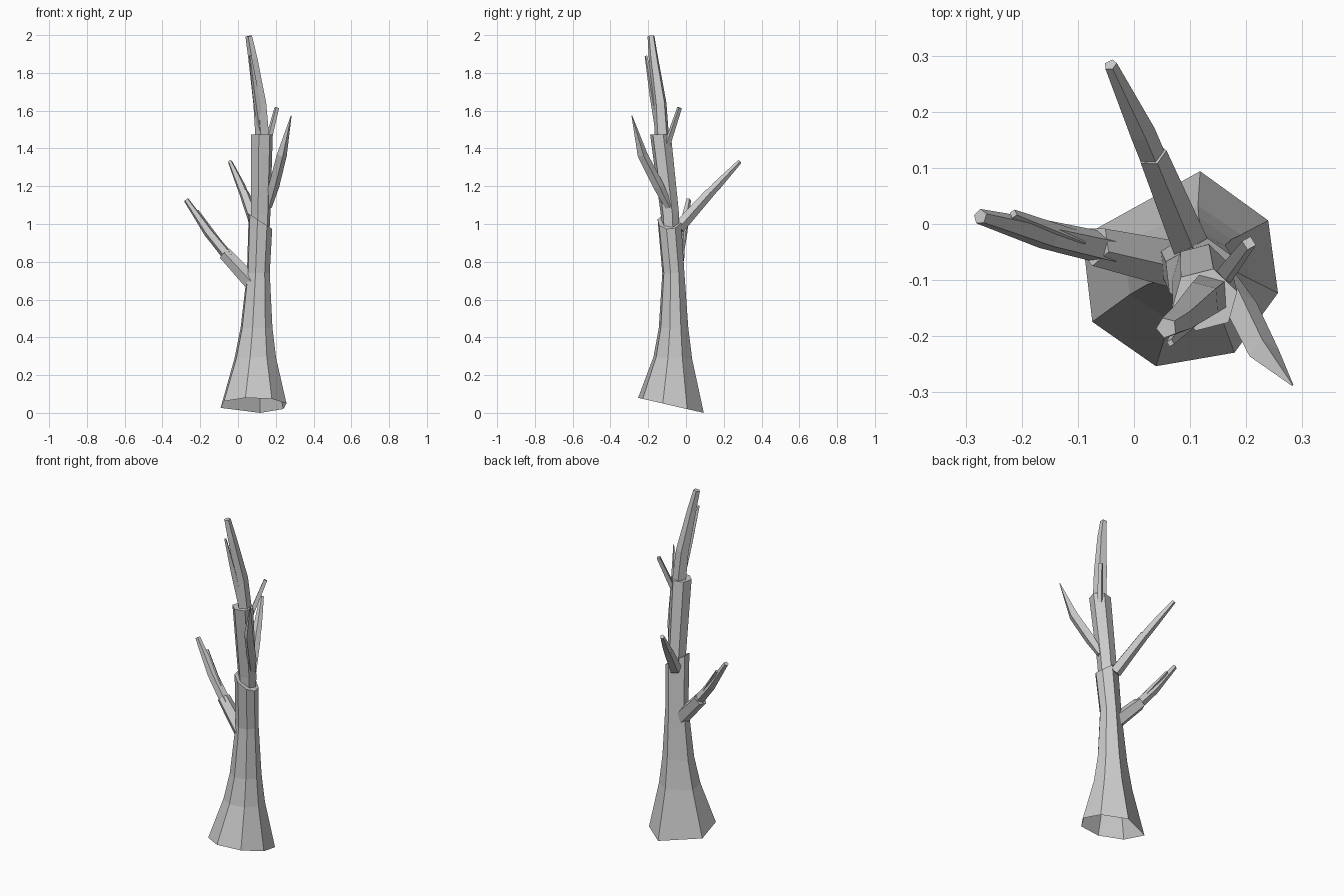
import bpy
import bmesh
from math import cos, sin, radians
from mathutils import Vector

cube = bpy.data.objects.get("Cube")
if cube:
    bpy.data.objects.remove(cube, do_unlink=True)

bark = bpy.data.materials.new("grey_bark")
bark.use_nodes = True
bark.diffuse_color = (0.6, 0.6, 0.6, 1)
bark.node_tree.nodes["Principled BSDF"].inputs["Base Color"].default_value = (0.6, 0.6, 0.6, 1)


def loft(name, rings, cap_start=False, cap_end=True):
    """Skin a list of rings of points with flat quads."""
    bm = bmesh.new()
    rows = [[bm.verts.new(p) for p in ring] for ring in rings]
    n = len(rows[0])
    for a, b in zip(rows, rows[1:]):
        for i in range(n):
            j = (i + 1) % n
            bm.faces.new((a[i], a[j], b[j], b[i]))
    if cap_start:
        bm.faces.new(rows[0][::-1])
    if cap_end:
        bm.faces.new(rows[-1])
    mesh = bpy.data.meshes.new(name)
    bm.to_mesh(mesh)
    bm.free()
    mesh.materials.append(bark)
    bpy.context.collection.objects.link(bpy.data.objects.new(name, mesh))


def level_ring(centre, rx, ry, angles, tilt_x=0, tilt_y=0):
    """Near-horizontal ring whose height leans with x and y."""
    c = Vector(centre)
    ring = []
    for a in angles:
        dx, dy = rx * cos(radians(a)), ry * sin(radians(a))
        ring.append(c + Vector((dx, dy, tilt_x * dx + tilt_y * dy)))
    return ring


def branch(name, path, sides=5, turn=0):
    """Tapered limb through (x, y, z, radius) stations."""
    pts = [Vector(p[:3]) for p in path]
    rings = []
    for i, (p, station) in enumerate(zip(pts, path)):
        d = (pts[min(i + 1, len(pts) - 1)] - pts[max(i - 1, 0)]).normalized()
        u = d.cross(Vector((0.3, 1, 0))).normalized()
        v = d.cross(u)
        ring = []
        for k in range(sides):
            a = radians(turn + 360 * k / sides)
            ring.append(p + station[3] * (u * cos(a) + v * sin(a)))
        rings.append(ring)
    loft(name, rings, cap_start=True)


# Flared lower trunk, hollow at the tilted foot
trunk_angles = (-199, -148, -103, -57, -14, 29, 78)
lower = [
    ((0.08, -0.08, 0.04), 0.182, 0.178, 0, -0.23),
    ((0.09, -0.07, 0.29), 0.115, 0.105, 0, -0.06),
    ((0.097, -0.066, 0.45), 0.088, 0.08, 0, 0),
    ((0.107, -0.067, 0.74), 0.063, 0.06, 0, 0),
    ((0.118, -0.088, 1.015), 0.065, 0.064, -0.65, 0),
]
loft("lower_trunk", [level_ring(c, rx, ry, trunk_angles, tx, ty)
                     for c, rx, ry, tx, ty in lower])

# Narrower upper trunk
hexagon = range(15, 375, 60)
upper = [((0.115, -0.075, 0.8), 0.045), ((0.12, -0.085, 1.05), 0.053),
         ((0.126, -0.135, 1.475), 0.06)]
loft("upper_trunk", [level_ring(c, r, r * 0.95, hexagon) for c, r in upper])

# Crown limb and its twigs
branch("crown_limb", [(0.134, -0.125, 1.43, 0.04), (0.118, -0.138, 1.64, 0.037),
                      (0.08, -0.172, 1.88, 0.026), (0.058, -0.185, 1.995, 0.019)], 5, 20)
branch("crown_twig", [(0.12, -0.145, 1.5, 0.02), (0.095, -0.175, 1.68, 0.018),
                      (0.065, -0.212, 1.89, 0.007)], 4)
branch("crown_side_twig", [(0.155, -0.1, 1.42, 0.018), (0.205, -0.034, 1.615, 0.013)], 4)

# Pointed limb on the left front
branch("left_limb", [(0.16, -0.09, 1.09, 0.02), (0.19, -0.145, 1.2, 0.029),
                     (0.232, -0.23, 1.365, 0.027), (0.282, -0.287, 1.575, 0.002)], 4, 30)

# Back limb: thick stub and thinner continuation
branch("back_limb_stub", [(0.1, -0.04, 0.98, 0.035), (0.032, 0.125, 1.165, 0.027)], 5)
branch("back_limb", [(0.045, 0.09, 1.125, 0.025), (0.014, 0.165, 1.205, 0.024),
                     (-0.042, 0.284, 1.33, 0.012)], 5)

# Right limb: thick stub, thinner continuation and twig
branch("right_limb_stub", [(0.075, -0.07, 0.69, 0.045), (-0.07, -0.038, 0.845, 0.037)], 5, 30)
branch("right_limb", [(-0.045, -0.045, 0.82, 0.03), (-0.155, -0.02, 0.955, 0.027),
                      (-0.274, 0.013, 1.128, 0.014)], 5)
branch("right_twig", [(-0.1, -0.03, 0.9, 0.018), (-0.215, 0.018, 1.07, 0.008)], 4)
